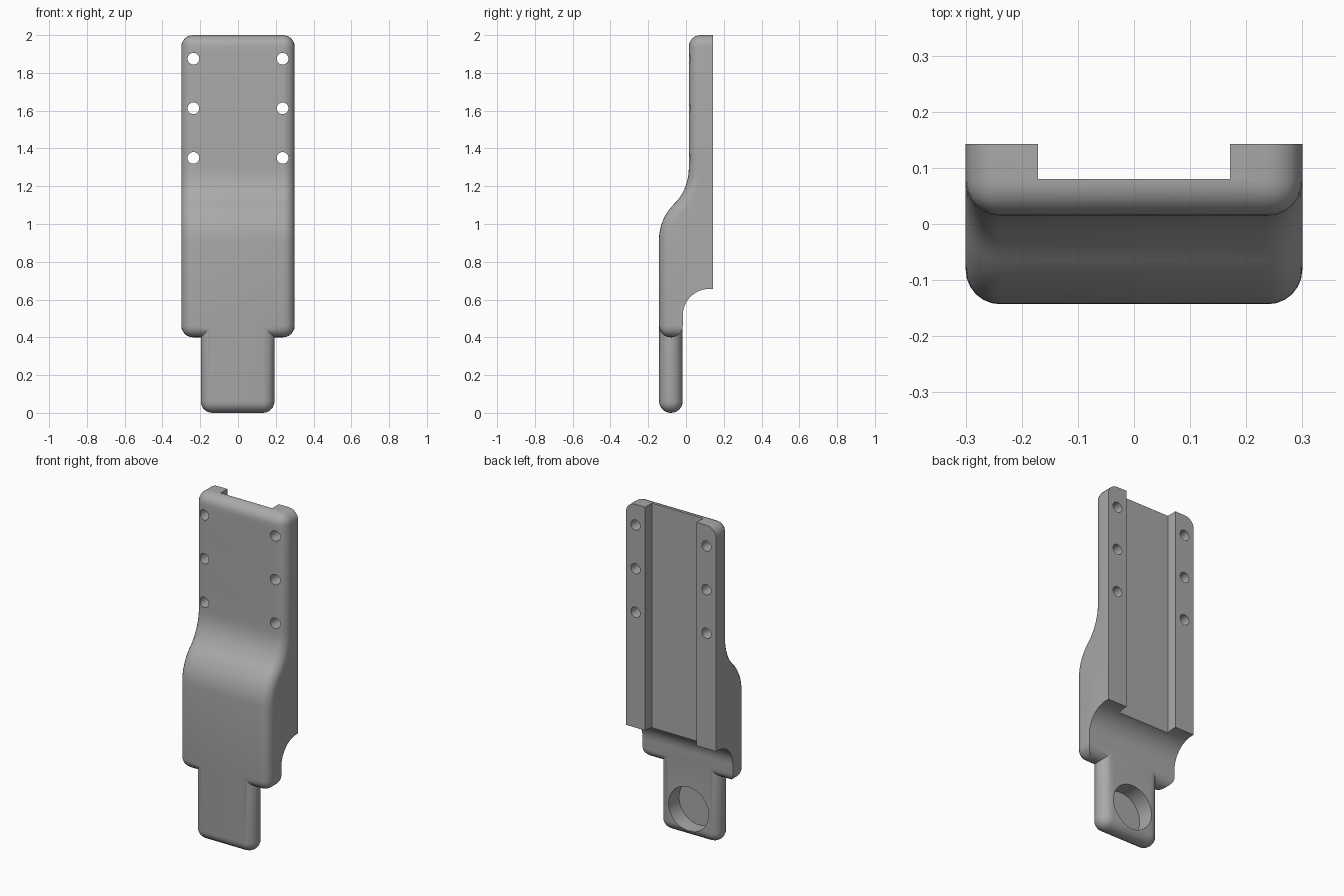
import bpy, bmesh
from math import sin, cos, pi, radians

cube = bpy.data.objects.get("Cube")
if cube:
    bpy.data.objects.remove(cube)

FRONT, STEP, INNER, BACK = -0.143, 0.015, -0.017, 0.143
HALF, RAIL, ROUND = 0.3, 0.171, 0.0615

grey = bpy.data.materials.new("plain grey")
grey.use_nodes = True
grey.diffuse_color = (0.4, 0.4, 0.4, 1)
grey.node_tree.nodes["Principled BSDF"].inputs["Base Color"].default_value = (0.4, 0.4, 0.4, 1)


def arc(cy, cz, r, a0, a1, n):
    """Arc points in the side plane, angles in degrees from +y towards +z."""
    angles = [radians(a0 + (a1 - a0) * i / n) for i in range(n + 1)]
    return [(cy + r * cos(a), cz + r * sin(a)) for a in angles]


def extrude_profile(name, profile, x0, x1, rounded):
    """Extrude a (y, z) outline along x and round the edges chosen by a rule."""
    bm = bmesh.new()
    face = bm.faces.new([bm.verts.new((x0, y, z)) for y, z in profile])
    out = bmesh.ops.extrude_face_region(bm, geom=[face])
    moved = [v for v in out["geom"] if isinstance(v, bmesh.types.BMVert)]
    bmesh.ops.translate(bm, verts=moved, vec=(x1 - x0, 0, 0))
    bmesh.ops.recalc_face_normals(bm, faces=bm.faces)
    edges = [e for e in bm.edges if rounded(e.verts[0].co, e.verts[1].co)]
    if edges:
        bmesh.ops.bevel(bm, geom=edges, offset=ROUND, offset_type='OFFSET',
                        segments=6, profile=0.5, affect='EDGES')
    mesh = bpy.data.meshes.new(name)
    bm.to_mesh(mesh)
    bm.free()
    mesh.materials.append(grey)
    obj = bpy.data.objects.new(name, mesh)
    bpy.context.collection.objects.link(obj)
    return obj


def cylinder(name, x, y, z, r, depth, sides):
    bpy.ops.mesh.primitive_cylinder_add(vertices=sides, radius=r, depth=depth,
                                        location=(x, y, z), rotation=(pi / 2, 0, 0))
    obj = bpy.context.object
    obj.name = name
    obj.data.materials.append(grey)
    return obj


def combine(target, tool, operation):
    mod = target.modifiers.new(operation.lower(), 'BOOLEAN')
    mod.operation, mod.solver, mod.object = operation, 'EXACT', tool
    bpy.context.view_layer.objects.active = target
    bpy.ops.object.modifier_apply(modifier=mod.name)
    bpy.data.objects.remove(tool)


# Body: stepped front, hollow curve under the back
bend = 0.27
front = arc(FRONT + bend, 0.915, bend, 180, 135, 8)
front += arc(STEP - bend, 1.295, bend, -45, 0, 8)[1:]
cove = arc(0.125, 0.515, 0.142, 90, 180, 12)
outline = [(FRONT, 0.4)] + front + [(STEP, 2), (BACK, 2), (BACK, 0.657)] + cove + [(INNER, 0.4)]
front_points = [(FRONT, 0.4)] + front + [(STEP, 2)]


def on_front(p):
    return any(abs(p.y - y) < 1e-4 and abs(p.z - z) < 1e-4 for y, z in front_points)


def at_end(p):
    return p.z > 1.999 or p.z < 0.401


def body_rule(a, b):
    along_x = abs(a.x - b.x) > 0.1
    if along_x:
        return at_end(a) and a.y < BACK - 0.01
    return (on_front(a) and on_front(b)) or (at_end(a) and at_end(b))


body = extrude_profile("bracket_body", outline, -HALF, HALF, body_rule)

# Lower tab: slab rounded everywhere but its buried end
lo, hi, top = FRONT + 0.0005, INNER - 0.0005, 0.49
tab = extrude_profile("lower_tab", [(lo, 0), (lo, top), (hi, top), (hi, 0)], -0.197, 0.193,
                      lambda a, b: not (a.z > 0.4 and b.z > 0.4))
combine(body, tab, 'UNION')

# Channel between the two back rails
channel = extrude_profile("channel_cutter", [(0.08, 0.3), (0.08, 2.2), (0.3, 2.2), (0.3, 0.3)],
                          -RAIL, RAIL, lambda a, b: False)
combine(body, channel, 'DIFFERENCE')

# Screw holes through the rails
for side in (-1, 1):
    for row in range(3):
        hole = cylinder("hole_cutter", side * 0.236, 0.05, 1.875 - row * 0.2625, 0.031, 0.6, 24)
        combine(body, hole, 'DIFFERENCE')

# Round pocket in the back of the tab
depth = 0.1
pocket = cylinder("pocket_cutter", -0.005, INNER + 0.1 - depth, 0.17, 0.133, 0.2, 48)
combine(body, pocket, 'DIFFERENCE')

bpy.ops.object.select_all(action='DESELECT')
body.select_set(True)
bpy.context.view_layer.objects.active = body
bpy.ops.object.shade_smooth_by_angle(angle=radians(30))
